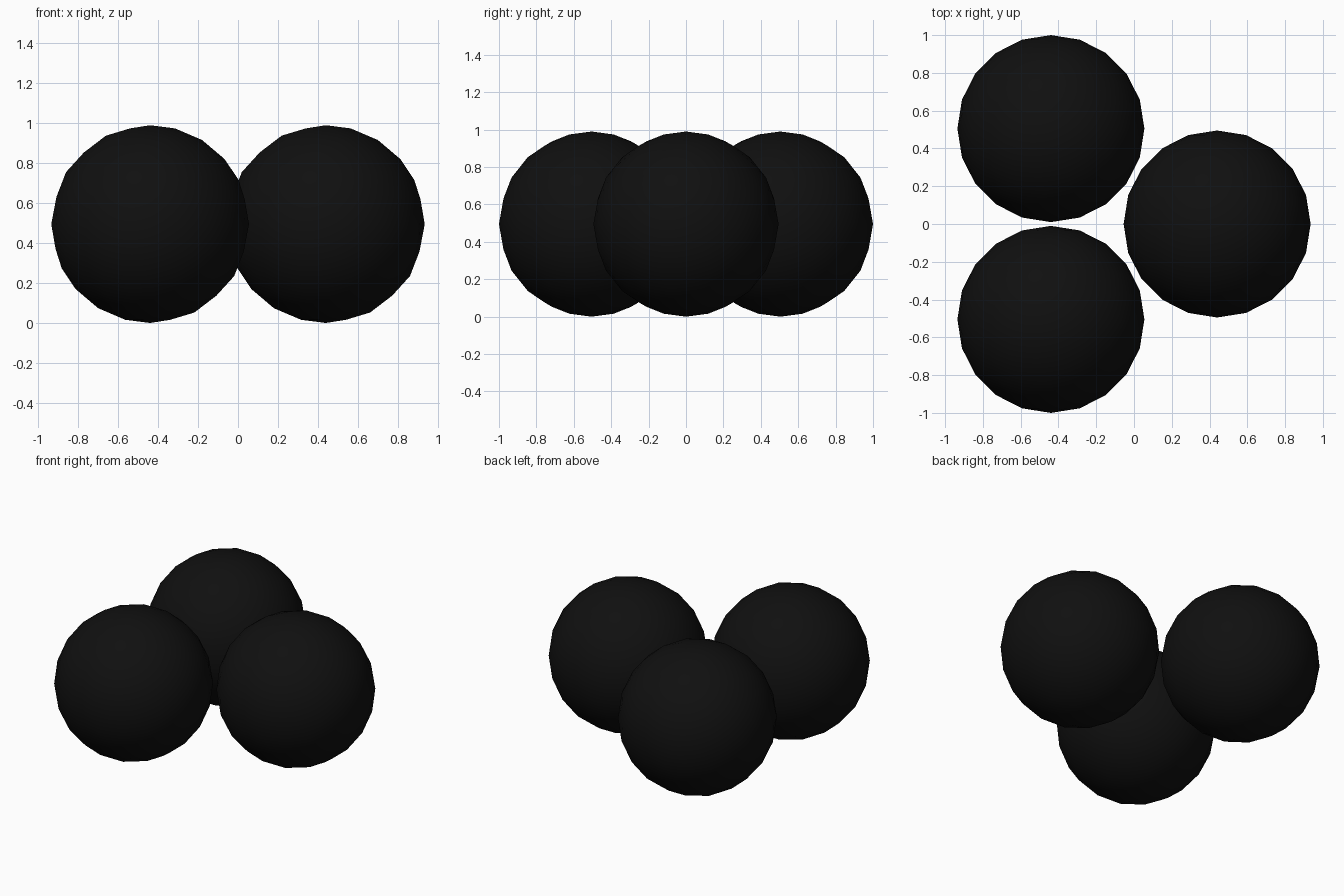
import bpy

if "Cube" in bpy.data.objects:
    bpy.data.objects.remove(bpy.data.objects["Cube"])

# Matte black shared by all balls
black = bpy.data.materials.new("black")
black.diffuse_color = (0.005, 0.005, 0.005, 1)
black.use_nodes = True
black.node_tree.nodes["Principled BSDF"].inputs["Base Color"].default_value = black.diffuse_color

R = 0.495


def ball(name, x, y):
    bpy.ops.mesh.primitive_ico_sphere_add(subdivisions=3, radius=R, location=(x, y, R))
    ob = bpy.context.object
    ob.name = name
    bpy.ops.object.shade_smooth()
    ob.data.materials.append(black)


# Three separate balls in a triangle, almost touching
ball("ball_right", 0.44, 0)
ball("ball_back_left", -0.44, 0.505)
ball("ball_front_left", -0.44, -0.505)
